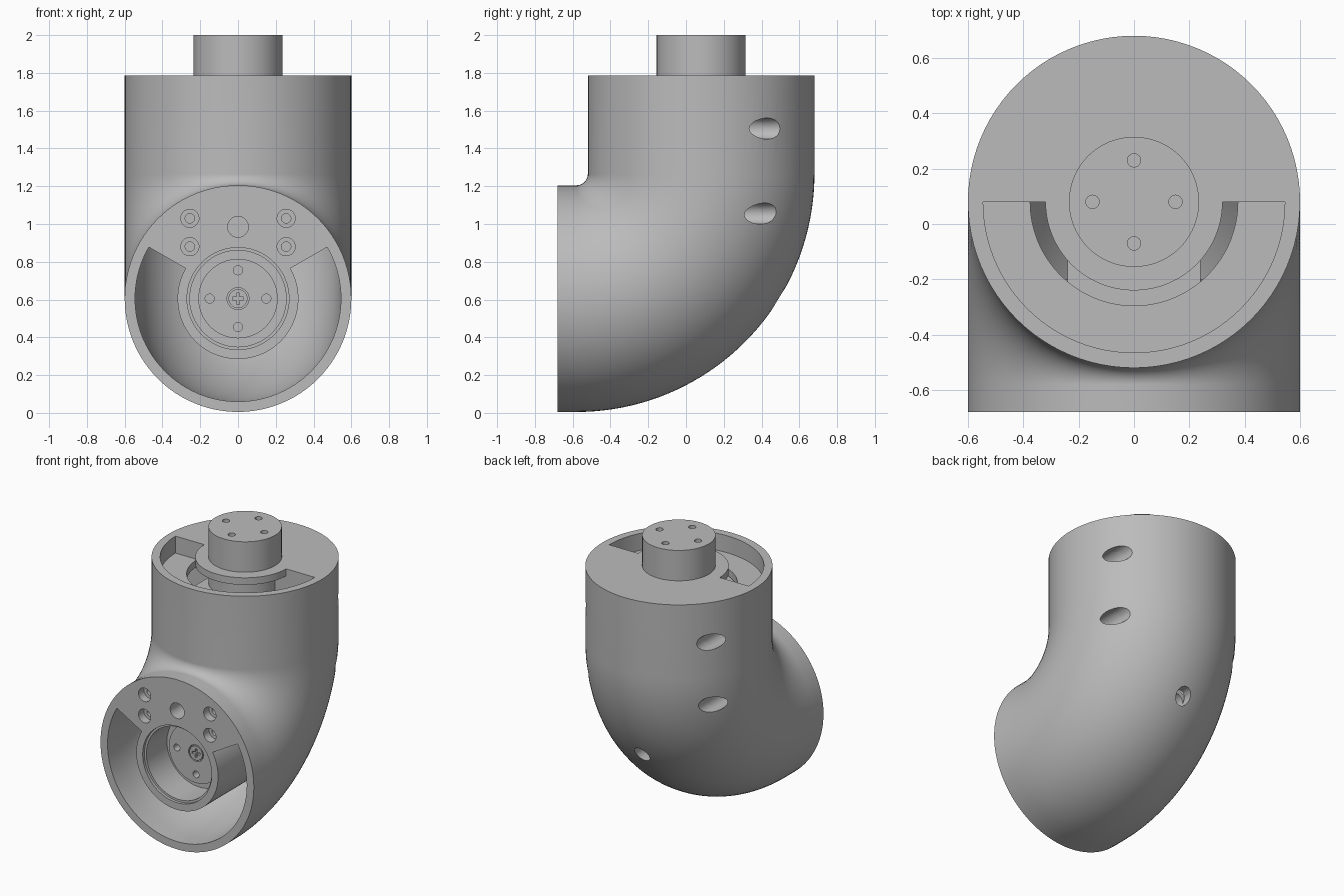
import bpy, bmesh, math
from mathutils import Vector

if "Cube" in bpy.data.objects:
    bpy.data.objects.remove(bpy.data.objects["Cube"])

grey = bpy.data.materials.new("plain_grey")
grey.use_nodes = True
GREY = (0.5, 0.5, 0.5, 1)
grey.diffuse_color = GREY
grey.node_tree.nodes["Principled BSDF"].inputs["Base Color"].default_value = GREY

R, WALL = 0.6, 0.055
INNER = R - WALL
AY, AZ = 0.08, 0.605          # upright axis y, front axis z
BY, BZ = -0.58, 1.265         # centre of the bend
FRONT, TOP = -0.68, 1.785


def finish(name, bm):
    bmesh.ops.recalc_face_normals(bm, faces=bm.faces)
    mesh = bpy.data.meshes.new(name)
    bm.to_mesh(mesh)
    bm.free()
    ob = bpy.data.objects.new(name, mesh)
    ob.data.materials.append(grey)
    bpy.context.collection.objects.link(ob)
    return ob


def arc(cx, cy, r, a0=0, a1=360, n=64):
    count = n if abs(a1 - a0) == 360 else n + 1
    angles = [math.radians(a0 + (a1 - a0) * i / n) for i in range(count)]
    return [(cx + r * math.cos(a), cy + r * math.sin(a)) for a in angles]


def prism(name, pts, lo, hi, axis):
    """Extrude a flat outline along Y (points are x, z) or Z (points are x, y)."""
    bm = bmesh.new()
    place = (lambda p, h: (p[0], h, p[1])) if axis == "Y" else (lambda p, h: (p[0], p[1], h))
    a = [bm.verts.new(place(p, lo)) for p in pts]
    b = [bm.verts.new(place(p, hi)) for p in pts]
    bm.faces.new(a)
    bm.faces.new(b)
    for i in range(len(a)):
        j = (i + 1) % len(a)
        bm.faces.new((a[i], a[j], b[j], b[i]))
    return finish(name, bm)


def rod(name, cx, cy, r, lo, hi, axis, n=32):
    return prism(name, arc(cx, cy, r, n=n), lo, hi, axis)


def bridge_loops(bm, loops, closed):
    n = len(loops[0])
    for k in range(len(loops) if closed else len(loops) - 1):
        p, q = loops[k], loops[(k + 1) % len(loops)]
        for i in range(n):
            j = (i + 1) % n
            bm.faces.new((p[i], p[j], q[j], q[i]))


def elbow(name, n=96, steps=40):
    """Hollow tube: short front run, quarter bend, upright run."""
    path = [(Vector((0, FRONT, AZ)), 0)]
    for i in range(steps + 1):
        t = math.pi / 2 * i / steps
        path.append((Vector((0, BY + (AY - BY) * math.sin(t), BZ - (BZ - AZ) * math.cos(t))), t))
    path.append((Vector((0, AY, TOP)), math.pi / 2))
    bm = bmesh.new()

    def loop(c, t, r):
        side = Vector((0, -math.sin(t), math.cos(t)))
        return [bm.verts.new(c + Vector((x, 0, 0)) + side * s) for x, s in arc(0, 0, r, n=n)]

    loops = [loop(c, t, R) for c, t in path] + [loop(c, t, INNER) for c, t in reversed(path)]
    bridge_loops(bm, loops, True)
    return finish(name, bm)


def lathe_y(name, profile, n=96):
    """Revolve (radius, y) points around the front axis."""
    bm = bmesh.new()
    loops = [[bm.verts.new((x, y, z)) for x, z in arc(0, AZ, r, n=n)] for r, y in profile]
    bridge_loops(bm, loops, False)
    bm.faces.new(loops[0])
    bm.faces.new(loops[-1])
    return finish(name, bm)


def drill(ob, holes):
    for h in holes:
        cutter = rod("hole_cutter", *h)
        cutter.hide_render = True
        mod = ob.modifiers.new("hole", "BOOLEAN")
        mod.operation, mod.solver, mod.object = "DIFFERENCE", "EXACT", cutter
        bpy.context.view_layer.objects.active = ob
        bpy.ops.object.modifier_apply(modifier=mod.name)
        bpy.data.objects.remove(cutter)


def four_holes(cy, lo, hi, axis):
    d = 0.15
    return [(x, cy + y, 0.024, lo, hi, axis) for x, y in ((d, 0), (-d, 0), (0, d), (0, -d))]


parts = []

# Outer shell and the solid rear half of the top
rear_holes = [(s * 0.487, z, 0.056, 0.15, 0.9, "Y") for s in (-1, 1) for z in (1.505, 1.055)]
axis_hole = (0, AZ, 0.055, 0.28, 0.9, "Y")
shell = elbow("elbow_shell")
drill(shell, rear_holes + [axis_hole])
block = prism("rear_block", arc(0, AY, INNER + 0.004, 0, 180), 0.95, TOP, "Z")
drill(block, rear_holes)
parts += [shell, block]

# Sleeve and screw behind the rear access hole
sleeve = rod("rear_sleeve", 0, AZ, 0.085, 0.1, 0.42, "Y")
drill(sleeve, [axis_hole])
parts += [sleeve, rod("rear_screw", 0, AZ, 0.035, 0.2, 0.32, "Y")]

# Top pocket: sunken floor, flange, drive hub and motor below
floor = arc(0, AY, INNER + 0.005, 180, 360) + arc(0, AY, 0.375, 360, 180)
parts.append(prism("pocket_floor", floor, TOP - 0.17, TOP - 0.12, "Z"))
parts.append(prism("top_flange", arc(0, AY, 0.32, 180, 360), TOP - 0.05, TOP, "Z"))
hub = rod("top_hub", 0, AY, 0.235, 1.4, 2.0, "Z", 96)
drill(hub, four_holes(AY, 1.9, 2.1, "Z"))
parts.append(hub)
motor = [(-0.24, -0.3), (0.24, -0.3), (0.24, AY), (-0.24, AY)]
parts.append(prism("top_motor", motor, 1.2, 1.6, "Z"))

# Front mounting wedge with counterbored holes
wedge = prism("front_wedge", arc(0, AZ, INNER + 0.004, 30, 150) + arc(0, AZ, 0.319, 150, 30),
              FRONT, -0.28, "Y")
bores = [(0, 0.985, 0.055, -0.8, -0.4, "Y")]
for x in (-0.255, 0.255):
    for z in (0.88, 1.03):
        bores += [(x, z, 0.048, -0.8, FRONT + 0.06, "Y"), (x, z, 0.025, -0.8, -0.4, "Y")]
drill(wedge, bores)
parts.append(wedge)

# Front bearing ring with recessed drive disc
DISC = -0.47
ring = lathe_y("front_ring", [(0.24, 0.15), (0.24, -0.2), (0.32, -0.2), (0.32, FRONT),
                              (0.27, FRONT), (0.27, -0.66), (0.255, -0.66), (0.255, -0.43),
                              (0.21, -0.43), (0.21, DISC)])
drill(ring, four_holes(AZ, -0.6, DISC + 0.08, "Y") + [(0, AZ, 0.058, -0.6, DISC + 0.03, "Y")])
parts.append(ring)

# Centre screw with a cross recess
screw = rod("centre_screw", 0, AZ, 0.05, DISC, DISC + 0.05, "Y")
w, h = 0.03, 0.008
cross = [(-w, -h), (-h, -h), (-h, -w), (h, -w), (h, -h), (w, -h),
         (w, h), (h, h), (h, w), (-h, w), (-h, h), (-w, h)]
cutter = prism("cross_cutter", [(x, z + AZ) for x, z in cross], DISC - 0.1, DISC + 0.025, "Y")
mod = screw.modifiers.new("cross", "BOOLEAN")
mod.operation, mod.solver, mod.object = "DIFFERENCE", "EXACT", cutter
bpy.context.view_layer.objects.active = screw
bpy.ops.object.modifier_apply(modifier=mod.name)
bpy.data.objects.remove(cutter)
parts.append(screw)

# Smooth curved walls, keep edges crisp
bpy.ops.object.select_all(action="DESELECT")
for ob in parts:
    ob.select_set(True)
bpy.context.view_layer.objects.active = shell
bpy.ops.object.shade_smooth_by_angle(angle=math.radians(30))
